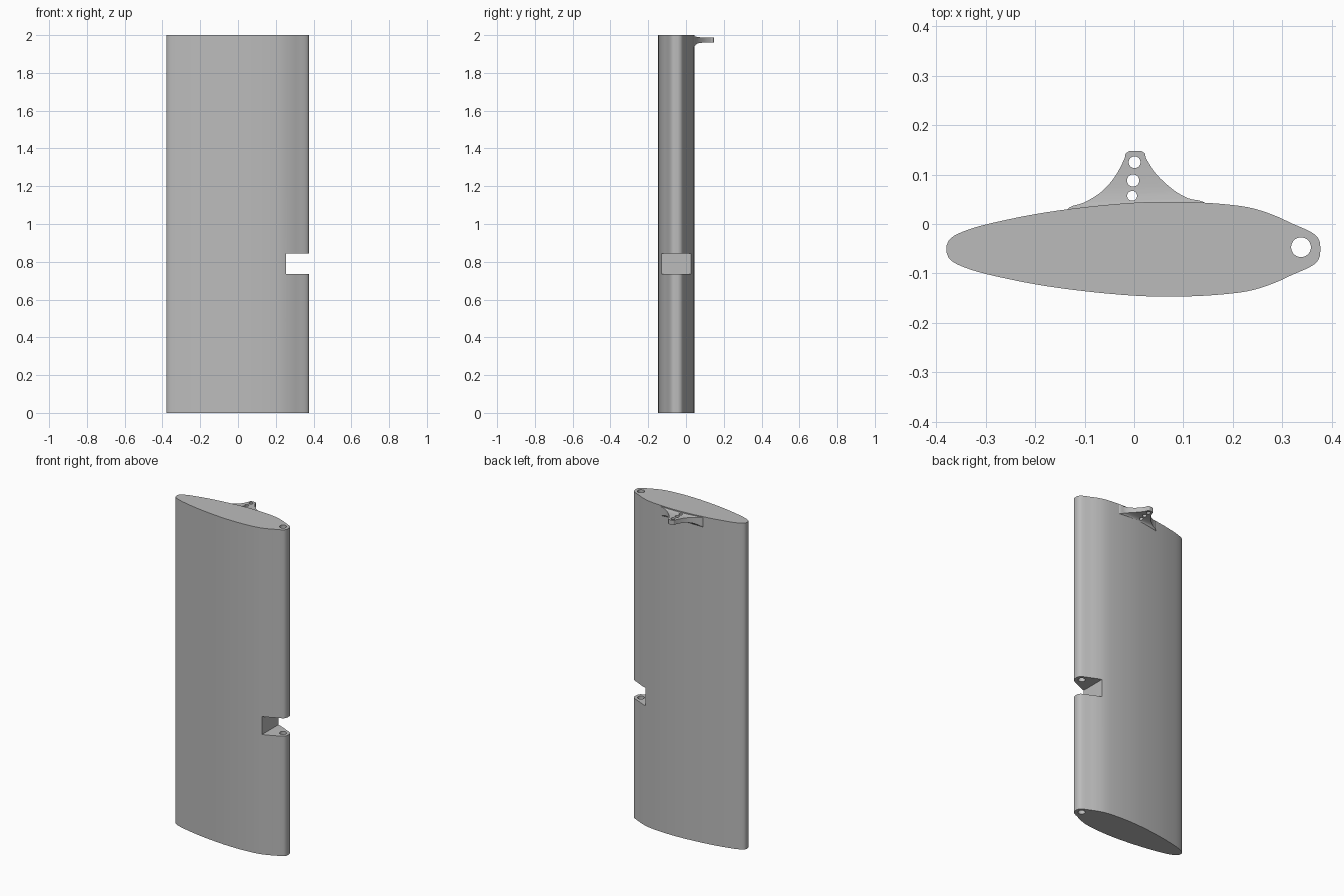
import bpy, bmesh, math
from mathutils import Vector

if "Cube" in bpy.data.objects:
    bpy.data.objects.remove(bpy.data.objects["Cube"], do_unlink=True)

grey = bpy.data.materials.new("plain grey")
grey.use_nodes = True
COLOUR = (0.5, 0.5, 0.5, 1)
grey.diffuse_color = COLOUR
grey.node_tree.nodes["Principled BSDF"].inputs["Base Color"].default_value = COLOUR


def finish(name, bm):
    bmesh.ops.recalc_face_normals(bm, faces=bm.faces)
    mesh = bpy.data.meshes.new(name)
    bm.to_mesh(mesh)
    bm.free()
    mesh.materials.append(grey)
    ob = bpy.data.objects.new(name, mesh)
    bpy.context.collection.objects.link(ob)
    return ob


def prism(name, outline, z0, z1):
    bm = bmesh.new()
    face = bm.faces.new([bm.verts.new((x, y, z0)) for x, y in outline])
    grown = bmesh.ops.extrude_face_region(bm, geom=[face])["geom"]
    bmesh.ops.translate(bm, vec=(0, 0, z1 - z0),
                        verts=[g for g in grown if isinstance(g, bmesh.types.BMVert)])
    return finish(name, bm)


def cylinder(name, x, y, r, z0, z1, n=32):
    ring = [(x + r * math.cos(math.tau * i / n), y + r * math.sin(math.tau * i / n))
            for i in range(n)]
    return prism(name, ring, z0, z1)


def activate(ob):
    bpy.ops.object.select_all(action='DESELECT')
    ob.select_set(True)
    bpy.context.view_layer.objects.active = ob


def cut(ob, cutter):
    mod = ob.modifiers.new("cut", 'BOOLEAN')
    mod.operation, mod.solver, mod.object = 'DIFFERENCE', 'EXACT', cutter
    activate(ob)
    bpy.ops.object.modifier_apply(modifier=mod.name)
    bpy.data.objects.remove(cutter, do_unlink=True)


def smooth(points, steps=4):
    """Catmull-Rom curve through the points."""
    pts = [Vector(p) for p in points]
    ext = [2 * pts[0] - pts[1]] + pts + [2 * pts[-1] - pts[-2]]
    out = []
    for a, b, c, d in zip(ext, ext[1:], ext[2:], ext[3:]):
        for i in range(steps):
            t = i / steps
            out.append(0.5 * (2 * b + (c - a) * t + (2 * a - 5 * b + 4 * c - d) * t * t
                              + (3 * b - a - 3 * c + d) * t ** 3))
    return out + [pts[-1]]


# Blade: symmetric foil section with a rounded hinge edge
MID = -0.051
half = smooth([(-0.379, 0.008), (-0.372, 0.021), (-0.35, 0.034), (-0.3, 0.05),
               (-0.2, 0.071), (-0.1, 0.085), (0, 0.094), (0.08, 0.096),
               (0.16, 0.093), (0.23, 0.085), (0.28, 0.07), (0.32, 0.052),
               (0.352, 0.038), (0.369, 0.027), (0.376, 0.014), (0.377, 0.004)])
outline = [(x, MID + h) for x, h in half] + [(x, MID - h) for x, h in reversed(half)]
blade = prism("blade", outline, 0, 2)

# Hinge pin bore and hinge notch
cut(blade, cylinder("bore_cutter", 0.338, -0.047, 0.02, -0.1, 2.1))
cut(blade, prism("notch_cutter", [(0.255, -0.3), (0.5, -0.3), (0.5, 0.2), (0.255, 0.2)],
                 0.735, 0.845))

# Control horn: left x, left y, right x, right y, bottom z, top z per row
rows = smooth([(-0.145, 0.015, 0.165, 0.025, 1.925, 1.997),
               (-0.13, 0.034, 0.14, 0.045, 1.94, 1.994),
               (-0.1, 0.044, 0.11, 0.052, 1.95, 1.992),
               (-0.065, 0.066, 0.08, 0.069, 1.958, 1.989),
               (-0.038, 0.097, 0.046, 0.1, 1.96, 1.988),
               (-0.02, 0.131, 0.025, 0.131, 1.96, 1.988),
               (-0.017, 0.142, 0.022, 0.142, 1.96, 1.988),
               (-0.009, 0.148, 0.014, 0.148, 1.96, 1.988)])
bm = bmesh.new()
rings = [[bm.verts.new(v) for v in ((a, b, lo), (c, d, lo), (c, d, hi), (a, b, hi))]
         for a, b, c, d, lo, hi in rows]
for r, s in zip(rings, rings[1:]):
    for i in range(4):
        j = (i + 1) % 4
        bm.faces.new((r[i], r[j], s[j], s[i]))
bm.faces.new(rings[0])
bm.faces.new(rings[-1])
horn = finish("control_horn", bm)

# Linkage holes
for x, y, r in ((0.001, 0.125, 0.012), (-0.002, 0.088, 0.0125), (-0.004, 0.057, 0.01)):
    cut(horn, cylinder("hole_cutter", x, y, r, 1.9, 2.1, 24))

for ob in (blade, horn):
    activate(ob)
    bpy.ops.object.shade_smooth_by_angle(angle=math.radians(30))
